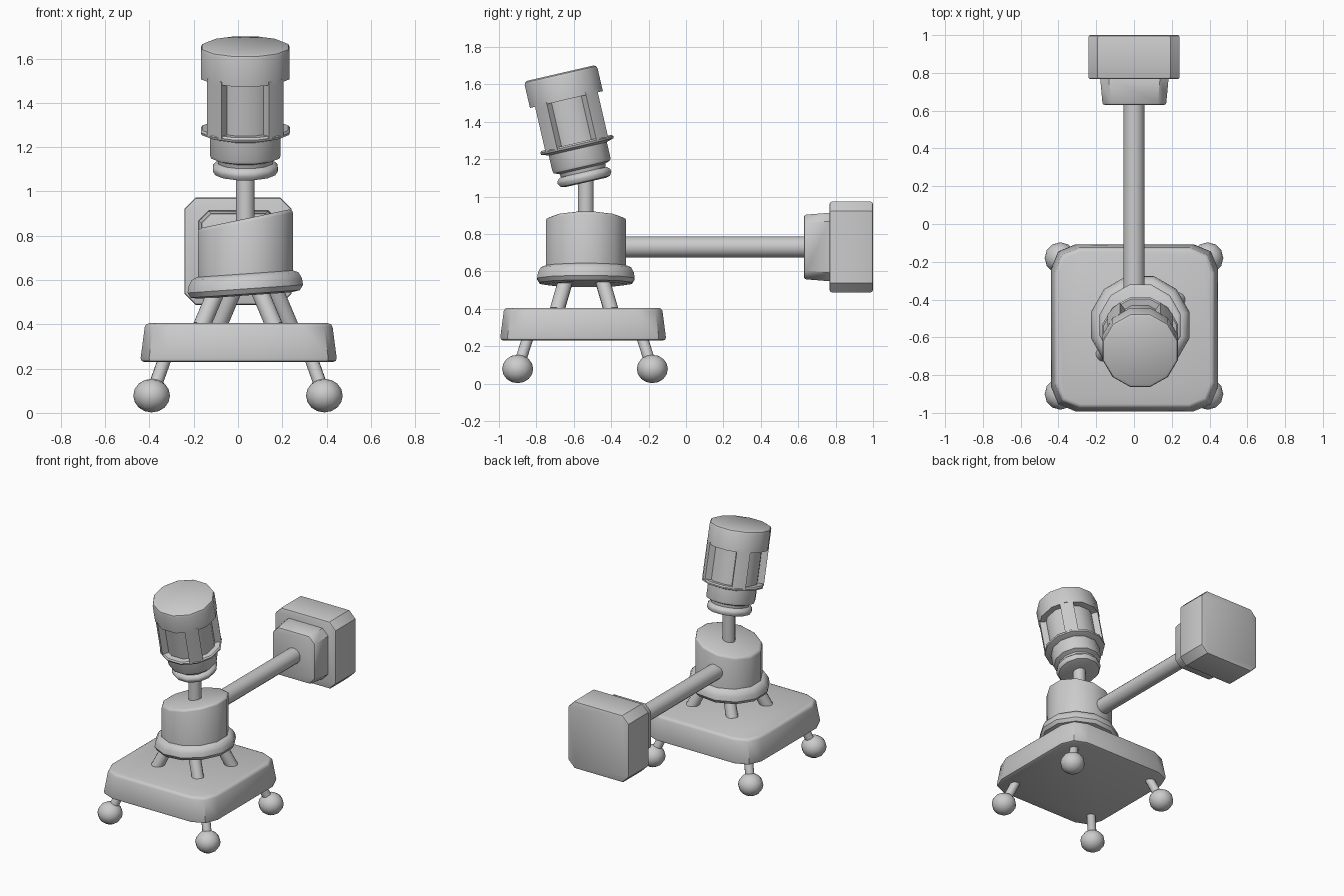
import bpy, bmesh, math
from mathutils import Matrix, Vector

if "Cube" in bpy.data.objects:
    bpy.data.objects.remove(bpy.data.objects["Cube"])

def finish(name, bm, angle=40):
    bmesh.ops.recalc_face_normals(bm, faces=bm.faces)
    me = bpy.data.meshes.new(name)
    bm.to_mesh(me)
    bm.free()
    me.shade_smooth()
    me.set_sharp_from_angle(angle=math.radians(angle))
    ob = bpy.data.objects.new(name, me)
    bpy.context.collection.objects.link(ob)
    return ob

def lathe(name, profile, mat, n=12, slope=0.0):
    """Closed turned solid from (radius, height) points; slope tilts heights along x."""
    bm = bmesh.new()
    rings = []
    for r, z in profile:
        ring = []
        for i in range(n):
            a = math.tau * (i + 0.5) / n
            x, y = r * math.cos(a), r * math.sin(a)
            ring.append(bm.verts.new(mat @ Vector((x, y, z + slope * x))))
        rings.append(ring)
    for a, b in zip(rings, rings[1:]):
        for i in range(n):
            j = (i + 1) % n
            bm.faces.new((a[i], a[j], b[j], b[i]))
    bm.faces.new(rings[0])
    bm.faces.new(rings[-1])
    return finish(name, bm)

def rod(name, p, q, r, n=12):
    p, q = Vector(p), Vector(q)
    rot = (q - p).to_track_quat('Z', 'Y').to_matrix().to_4x4()
    return lathe(name, [(r, 0), (r, (q - p).length)], Matrix.Translation(p) @ rot, n)

def block(name, mat, low, high, h, corner, seg, rim):
    """Tapered block with chamfered corners and softened rims; low/high are half sizes."""
    bm = bmesh.new()
    bmesh.ops.create_cube(bm, size=2)
    for v in bm.verts:
        s = high if v.co.z > 0 else low
        v.co = Vector((v.co.x * s[0], v.co.y * s[1], h if v.co.z > 0 else 0))
    up = [e for e in bm.edges if abs(e.verts[0].co.z - e.verts[1].co.z) > h / 2]
    bmesh.ops.bevel(bm, geom=up, offset=corner, segments=seg, profile=0.5, affect='EDGES')
    ends = [e for e in bm.edges if abs(e.verts[0].co.z - e.verts[1].co.z) < 1e-5]
    bmesh.ops.bevel(bm, geom=ends, offset=rim, segments=2, profile=0.5, affect='EDGES')
    bm.transform(mat)
    return finish(name, bm)

T = Matrix.Translation

# base plate
block("base_plate", T((0.003, -0.55, 0.23)), (0.445, 0.445), (0.422, 0.422), 0.175, 0.13, 2, 0.018)

# feet and lower legs
for sx in (-1, 1):
    for sy in (-1, 1):
        foot = Vector((0.39 * sx, -0.54 + 0.36 * sy, 0.078))
        bm = bmesh.new()
        bmesh.ops.create_uvsphere(bm, u_segments=12, v_segments=8, radius=1,
                                  matrix=T(foot) @ Matrix.Diagonal((0.083, 0.083, 0.076, 1)))
        finish("foot", bm, 60)
        rod("lower_leg", foot, (0.325 * sx, -0.54 + 0.30 * sy, 0.26), 0.03)

# slanted struts under the drum
for x, y in ((-0.165, -0.69), (0.165, -0.69), (0.235, -0.40), (-0.09, -0.40)):
    dx = 0.08 if x < 0 else -0.08
    dy = 0.055 if y < -0.5 else -0.055
    p, q = Vector((x, y, 0.39)), Vector((x + dx, y + dy, 0.58))
    rod("strut", p, q, 0.04)

# drum with slanted top, and its collar
C = T((0.033, -0.535, 0))
lathe("drum_collar", [(0.215, 0.53), (0.255, 0.537), (0.27, 0.56), (0.265, 0.59),
                      (0.25, 0.617), (0.225, 0.628)], C, 12, 0.07)
drum = lathe("drum", [(0.222, 0.58), (0.222, 0.86), (0.218, 0.87), (0.205, 0.877)], C, 12)
for v in drum.data.vertices:
    if v.co.z > 0.7:
        v.co.z += 0.21 * (v.co.x - 0.033)

# side arm and end weight
rod("side_arm", (0, -0.5, 0.73), (0, 0.68, 0.73), 0.056, 16)
R = Matrix.Rotation(-math.pi / 2, 4, 'X')
block("weight_front", T((0.002, 0.63, 0.73)) @ R, (0.168, 0.172), (0.182, 0.184), 0.15, 0.045, 1, 0.012)
block("weight_back", T((0.0, 0.767, 0.73)) @ R, (0.242, 0.242), (0.242, 0.242), 0.233, 0.05, 1, 0.012)

# neck post
rod("neck_post", (0.033, -0.535, 0.85), (0.033, -0.535, 1.14), 0.043)

# tilted head
H = T((0.033, -0.537, 1.075)) @ Matrix.Rotation(math.radians(13), 4, 'X')
lathe("head_bottom_ring", [(0.115, 0), (0.14, 0.006), (0.152, 0.025), (0.15, 0.04),
                           (0.135, 0.055), (0.11, 0.06)], H)
lathe("head_socket", [(0.125, 0.05), (0.13, 0.075), (0.16, 0.085), (0.165, 0.1), (0.165, 0.2)], H)
lathe("head_flange", [(0.165, 0.185), (0.205, 0.197), (0.208, 0.208), (0.2, 0.217), (0.165, 0.217)], H)
lathe("head_core", [(0.165, 0.2), (0.165, 0.48)], H)
lathe("head_cap", [(0.175, 0.455), (0.207, 0.455), (0.207, 0.58), (0.202, 0.593), (0.188, 0.6)], H)

# pillars between the four windows
for k in range(4):
    bm = bmesh.new()
    levels = []
    for z in (0.205, 0.47):
        pts = [(r, math.radians(45 + 90 * k + d)) for r, d in
               ((0.14, -15), (0.203, -13), (0.203, 0), (0.203, 13), (0.14, 15))]
        levels.append([bm.verts.new(H @ Vector((r * math.cos(a), r * math.sin(a), z))) for r, a in pts])
    for i in range(5):
        j = (i + 1) % 5
        bm.faces.new((levels[0][i], levels[0][j], levels[1][j], levels[1][i]))
    bm.faces.new(levels[0])
    bm.faces.new(levels[1])
    finish("window_pillar", bm)
